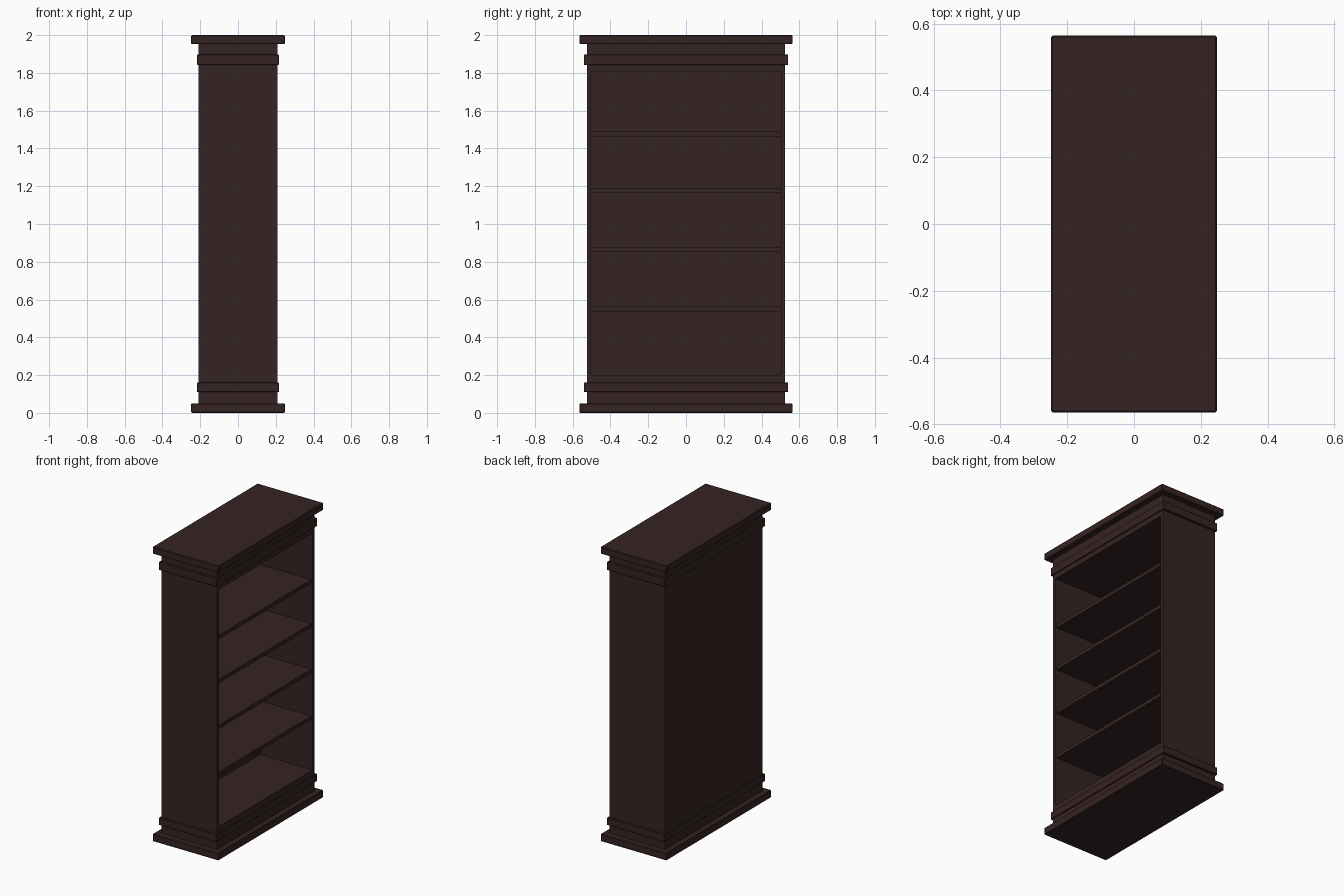
import bpy

if "Cube" in bpy.data.objects:
    bpy.data.objects.remove(bpy.data.objects["Cube"])

wood = bpy.data.materials.new("dark brown wood")
wood.diffuse_color = (0.037, 0.0168, 0.0168, 1)
wood.use_nodes = True
wood.node_tree.nodes["Principled BSDF"].inputs["Base Color"].default_value = wood.diffuse_color


def box(name, x, y, z, bevel=0.0):
    """Axis-aligned box from (min, max) ranges."""
    bpy.ops.mesh.primitive_cube_add(
        size=1, location=[(a + b) / 2 for a, b in (x, y, z)])
    ob = bpy.context.object
    ob.name = name
    ob.scale = [b - a for a, b in (x, y, z)]
    bpy.ops.object.transform_apply(location=False, rotation=False, scale=True)
    ob.data.materials.append(wood)
    if bevel:
        m = ob.modifiers.new("soft edge", 'BEVEL')
        m.width = bevel
        m.segments = 1
    return ob


BX, BY = 0.209, 0.525      # body half depth and half width
IY = 0.503                 # inner half width
BACK = -0.185              # inner face of back panel

# slabs, necks and mouldings at both ends
box("base_slab", (-0.248, 0.248), (-0.564, 0.564), (0, 0.05), 0.004)
box("top_slab", (-0.248, 0.248), (-0.564, 0.564), (1.952, 2.0), 0.004)
box("plinth", (-BX, BX), (-BY, BY), (0.05, 0.198))
box("header", (-BX, BX), (-BY, BY), (1.808, 1.952))
for name, z in (("lower_moulding", (0.11, 0.16)), ("upper_moulding", (1.842, 1.897))):
    box(name, (-0.216, 0.216), (-0.541, 0.541), z, 0.002)

# side panels and back panel
for side, s in (("left", -1), ("right", 1)):
    box(side + "_side_panel", (-BX, BX), tuple(sorted((s * IY, s * BY))), (0.198, 1.808))
box("back_panel", (-BX, BACK), (-IY, IY), (0.198, 1.808))

# shelves, set slightly back from the front edge
for i, z in enumerate((0.55, 0.867, 1.177, 1.476)):
    box("shelf_%d" % (i + 1), (BACK, BX - 0.01), (-IY, IY), (z - 0.0125, z + 0.0125))
